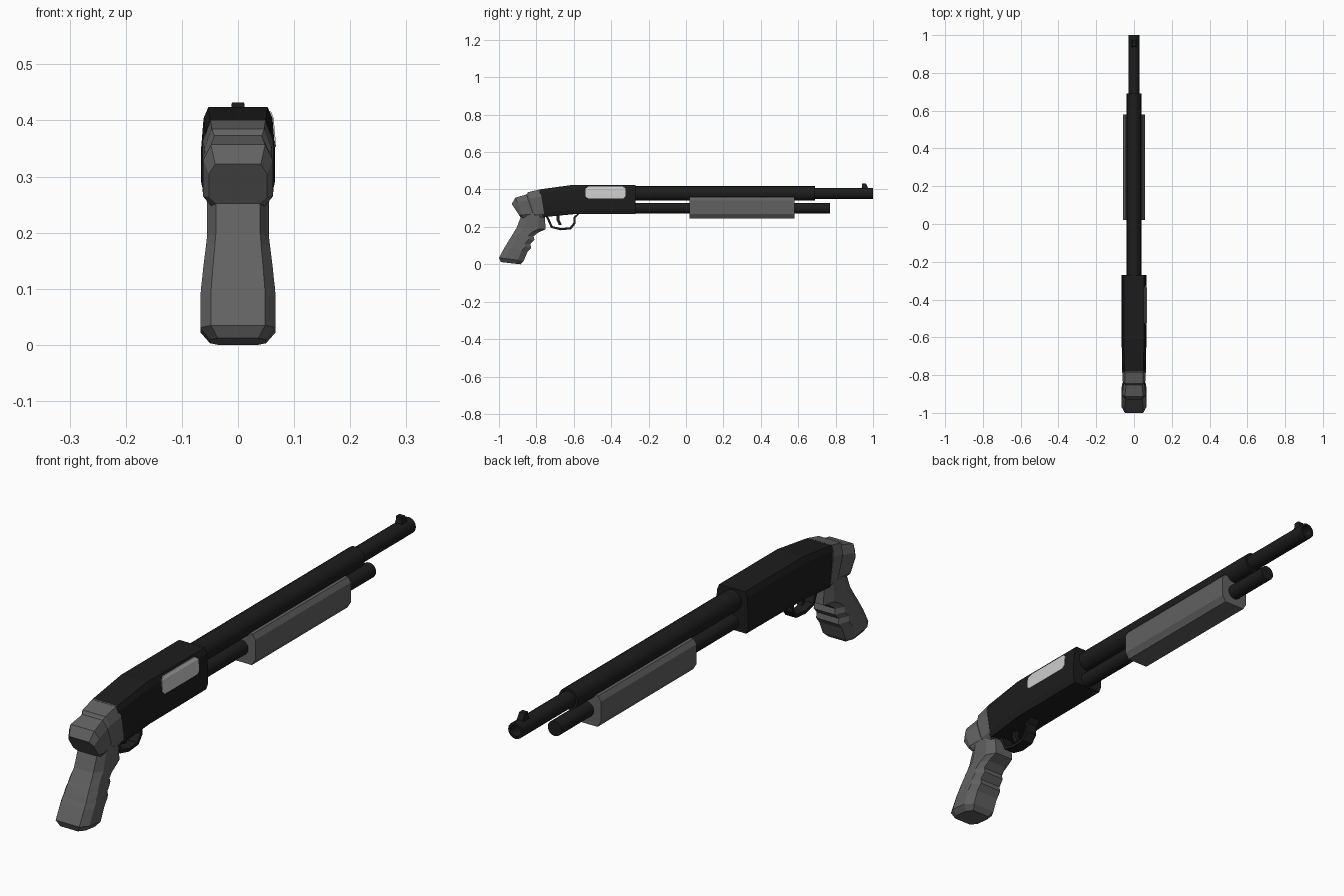
import bpy, bmesh, math
from mathutils import Vector

if "Cube" in bpy.data.objects:
    bpy.data.objects.remove(bpy.data.objects["Cube"])


def material(name, v):
    m = bpy.data.materials.new(name)
    m.diffuse_color = (v, v, v, 1)
    m.use_nodes = True
    m.node_tree.nodes["Principled BSDF"].inputs["Base Color"].default_value = m.diffuse_color
    return m


BLACK = material("black_metal", 0.012)
GREY = material("grey_polymer", 0.12)
LIGHT = material("bare_steel", 0.55)


def loft(name, rings, mat):
    """Skin a list of equal-length closed rings and cap both ends."""
    bm = bmesh.new()
    rows = [[bm.verts.new(p) for p in r] for r in rings]
    n = len(rows[0])
    for a, b in zip(rows, rows[1:]):
        for i in range(n):
            j = (i + 1) % n
            bm.faces.new((a[i], a[j], b[j], b[i]))
    bm.faces.new(rows[0])
    bm.faces.new(rows[-1])
    bmesh.ops.recalc_face_normals(bm, faces=bm.faces)
    me = bpy.data.meshes.new(name)
    bm.to_mesh(me)
    bm.free()
    me.materials.append(mat)
    ob = bpy.data.objects.new(name, me)
    bpy.context.collection.objects.link(ob)
    return ob


def section(a, b, w, shape):
    """Mirrored ring between (y, z) points a and b; shape = (width factor, position)."""
    a, b = Vector((0, *a)), Vector((0, *b))
    half = [a.lerp(b, t) + Vector((w * f, 0, 0)) for f, t in shape]
    return half + [Vector((-p.x, p.y, p.z)) for p in reversed(half)]


def tube(name, y0, y1, z, r, mat, sides=16, bore=0):
    def ring(y, rad):
        return [(rad * math.cos(math.tau * i / sides), y, z + rad * math.sin(math.tau * i / sides))
                for i in range(sides)]
    rings = [ring(y0, r), ring(y1, r)]
    if bore:
        rings += [ring(y1, bore), ring(y1 - 0.1, bore)]
    ob = loft(name, rings, mat)
    bpy.context.view_layer.objects.active = ob
    ob.select_set(True)
    bpy.ops.object.shade_smooth_by_angle(angle=math.radians(35))
    ob.select_set(False)
    return ob


# Barrel group
tube("barrel", -0.3, 1.0, 0.379, 0.03, BLACK, bore=0.021)
tube("barrel_sleeve", -0.3, 0.69, 0.379, 0.039, BLACK)
tube("magazine_tube", -0.3, 0.77, 0.30, 0.028, BLACK)

# Front sight
loft("front_sight", [[(s * w, y, z) for s, y in ((-1, a), (1, a), (1, b), (-1, b))]
                     for z, w, a, b in ((0.40, 0.014, 0.935, 0.975),
                                        (0.417, 0.012, 0.942, 0.97),
                                        (0.432, 0.011, 0.942, 0.962))], BLACK)

# Pump handle
pump = [(0.8, 0), (1, 0.16), (1, 0.8), (0.75, 1)]
loft("pump_handle", [section((y, 0.36), (y, 0.245), 0.057, pump) for y in (0.02, 0.58)], GREY)

# Receiver
body = [(0.8, 0), (0.93, 0.13), (1, 0.5), (1, 0.85), (0.88, 1)]
loft("receiver", [section((y, t), (y2, b), w, body) for y, t, y2, b, w in (
    (-0.785, 0.40, -0.765, 0.252, 0.062),
    (-0.61, 0.424, -0.60, 0.268, 0.066),
    (-0.27, 0.424, -0.27, 0.27, 0.066))], BLACK)

# Ejection port follows the receiver's right side
loft("ejection_port", [[(0.04, a, z), (x, a, z), (x, b, z), (0.04, b, z)] for z, x, a, b in (
    (0.353, 0.0675, -0.525, -0.335),
    (0.363, 0.0670, -0.537, -0.323),
    (0.404, 0.0635, -0.537, -0.323),
    (0.416, 0.0590, -0.522, -0.338))], LIGHT)

# Trigger guard strip: outer path with an inner path offset toward the loop centre
path = [(-0.755, 0.265), (-0.74, 0.235), (-0.722, 0.195), (-0.67, 0.182),
        (-0.615, 0.187), (-0.592, 0.215), (-0.59, 0.25), (-0.565, 0.275)]
centre = Vector((-0.662, 0.262))
rings = []
for p in path:
    o = Vector(p)
    i = o + (centre - o).normalized() * 0.012
    rings.append([(-0.022, *o), (0.022, *o), (0.022, *i), (-0.022, *i)])
loft("trigger_guard", rings, BLACK)

# Trigger
loft("trigger", [[(-0.009, y, z), (0.009, y, z), (0.009, y + 0.016, z), (-0.009, y + 0.016, z)]
                 for y, z in ((-0.69, 0.275), (-0.693, 0.24), (-0.68, 0.21))], BLACK)

# Stock tang joining the receiver to the grip
block = [(0.78, 0), (1, 0.25), (1, 0.85), (0.78, 1)]
loft("rear_stock", [section(a, b, w, block) for a, b, w in (
    ((-0.78, 0.401), (-0.755, 0.25), 0.063),
    ((-0.845, 0.385), (-0.80, 0.248), 0.060),
    ((-0.853, 0.373), (-0.81, 0.248), 0.054),
    ((-0.912, 0.357), (-0.87, 0.248), 0.062),
    ((-0.932, 0.322), (-0.885, 0.252), 0.052))], GREY)

# Pistol grip with finger grooves along its leading edge
grip = [(0.72, 0), (1, 0.25), (1, 0.75), (0.7, 1)]
loft("pistol_grip", [section(a, b, w, grip) for a, b, w in (
    ((-0.875, 0.275), (-0.757, 0.275), 0.055),
    ((-0.905, 0.197), (-0.75, 0.187), 0.055),
    ((-0.915, 0.180), (-0.79, 0.170), 0.057),
    ((-0.930, 0.155), (-0.815, 0.150), 0.060),
    ((-0.940, 0.140), (-0.81, 0.130), 0.062),
    ((-0.952, 0.120), (-0.832, 0.108), 0.064),
    ((-0.960, 0.105), (-0.828, 0.088), 0.066),
    ((-0.970, 0.090), (-0.848, 0.065), 0.067),
    ((-1.000, 0.035), (-0.868, 0.018), 0.067),
    ((-0.990, 0.012), (-0.885, 0.000), 0.050))], GREY)
